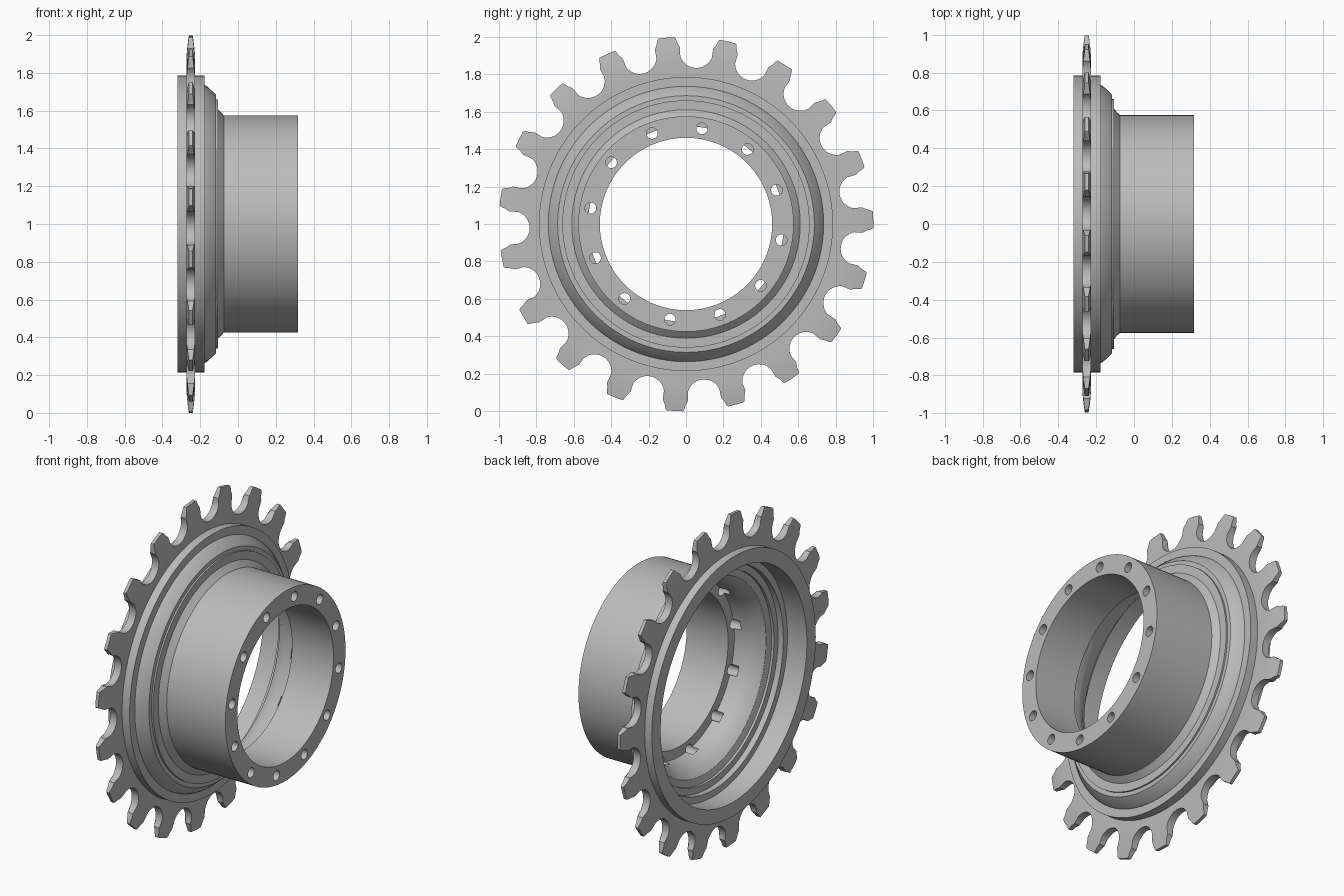
import bpy, bmesh, math
from math import sin, cos, radians, tau

if "Cube" in bpy.data.objects:
    bpy.data.objects.remove(bpy.data.objects["Cube"])

steel = bpy.data.materials.new("grey_steel")
steel.use_nodes = True
steel.diffuse_color = (0.5, 0.5, 0.5, 1)
steel.node_tree.nodes["Principled BSDF"].inputs["Base Color"].default_value = (0.5, 0.5, 0.5, 1)

CENTRE_Z = 1.0


def polar(x, r, a):
    """Point at radius r and angle a around the x axis."""
    return (x, r * cos(a), CENTRE_Z + r * sin(a))


def finish(name, bm):
    bmesh.ops.remove_doubles(bm, verts=bm.verts, dist=1e-5)
    bmesh.ops.recalc_face_normals(bm, faces=bm.faces)
    mesh = bpy.data.meshes.new(name)
    bm.to_mesh(mesh)
    bm.free()
    mesh.materials.append(steel)
    obj = bpy.data.objects.new(name, mesh)
    bpy.context.collection.objects.link(obj)
    return obj


def skin(bm, rows):
    """Join closed rows of vertices into a closed tube."""
    count = len(rows)
    for i in range(count):
        a, b = rows[i], rows[(i + 1) % count]
        for j in range(len(a)):
            face = [a[j - 1], a[j], b[j], b[j - 1]]
            bm.faces.new(face)


def smooth(obj, angle):
    bpy.ops.object.select_all(action="DESELECT")
    obj.select_set(True)
    bpy.context.view_layer.objects.active = obj
    bpy.ops.object.shade_smooth_by_angle(angle=radians(angle))


# Hub: one turned profile of (x, radius), outside then inside
profile = [
    (-0.32, 0.70), (-0.32, 0.785), (-0.177, 0.785), (-0.177, 0.735),
    (-0.165, 0.73), (-0.117, 0.685), (-0.117, 0.66), (-0.107, 0.66),
    (-0.107, 0.61), (-0.075, 0.575), (0.318, 0.575), (0.318, 0.46),
    (0.04, 0.46), (0.04, 0.52), (-0.04, 0.525), (-0.09, 0.545),
    (-0.13, 0.58), (-0.14, 0.62), (-0.155, 0.62), (-0.155, 0.66),
    (-0.19, 0.66), (-0.19, 0.70),
]
SEGMENTS = 128
bm = bmesh.new()
skin(bm, [[bm.verts.new(polar(x, r, tau * i / SEGMENTS)) for i in range(SEGMENTS)]
          for x, r in profile])
hub = finish("hub", bm)

# Bolt holes: twelve blind holes drilled from the hub end
bm = bmesh.new()
for k in range(12):
    a = radians(20.5 + 30 * k)
    ends = []
    for x in (-0.005, 0.4):
        _, cy, cz = polar(x, 0.517, a)
        ends.append([bm.verts.new((x, cy + 0.03 * cos(tau * i / 20), cz + 0.03 * sin(tau * i / 20)))
                     for i in range(20)])
    for j in range(20):
        bm.faces.new([ends[0][j - 1], ends[0][j], ends[1][j], ends[1][j - 1]])
    for end in ends:
        bm.faces.new(end)
drill = finish("hole_cutter", bm)
drill.hide_render = True
cut = hub.modifiers.new("bolt_holes", "BOOLEAN")
cut.operation = "DIFFERENCE"
cut.solver = "EXACT"
cut.object = drill
bpy.context.view_layer.objects.active = hub
bpy.ops.object.modifier_apply(modifier=cut.name)
bpy.data.objects.remove(drill)
smooth(hub, 25)

# Toothed rim: half a pitch from valley to tooth centre, mirrored and repeated
TEETH = 19
half_pitch = math.pi / TEETH
half = []
for i in range(10):
    a = radians(100) * i / 9
    t, r = 0.09 * sin(a), 0.925 - 0.09 * cos(a)
    half.append((math.atan2(t, r), math.hypot(t, r)))
half += [(radians(6.15), 0.968), (radians(6.6), 0.992),
         (radians(6.95), 1.0), (half_pitch, 1.0)]
pitch = half + [(2 * half_pitch - a, r) for a, r in half[-2:0:-1]]
start = radians(1.3) - half_pitch
outline = [(start + 2 * half_pitch * k + a, r) for k in range(TEETH) for a, r in pitch]


def half_thickness(r):
    """Teeth thin out in a curve towards their tips."""
    return 0.023 - 0.013 * max(0, (r - 0.87) / 0.13) ** 1.6


limits = (0.72, 0.82, 0.87, 0.91, 0.95, 0.98, 1.1)
bm = bmesh.new()
rows = []
for side, order in ((1, limits), (-1, limits[::-1])):
    for limit in order:
        rows.append([bm.verts.new(polar(-0.25 + side * half_thickness(min(r, limit)),
                                        min(r, limit), a)) for a, r in outline])
skin(bm, rows)
bmesh.ops.dissolve_degenerate(bm, dist=1e-5, edges=bm.edges)
rim = finish("toothed_rim", bm)
smooth(rim, 35)
